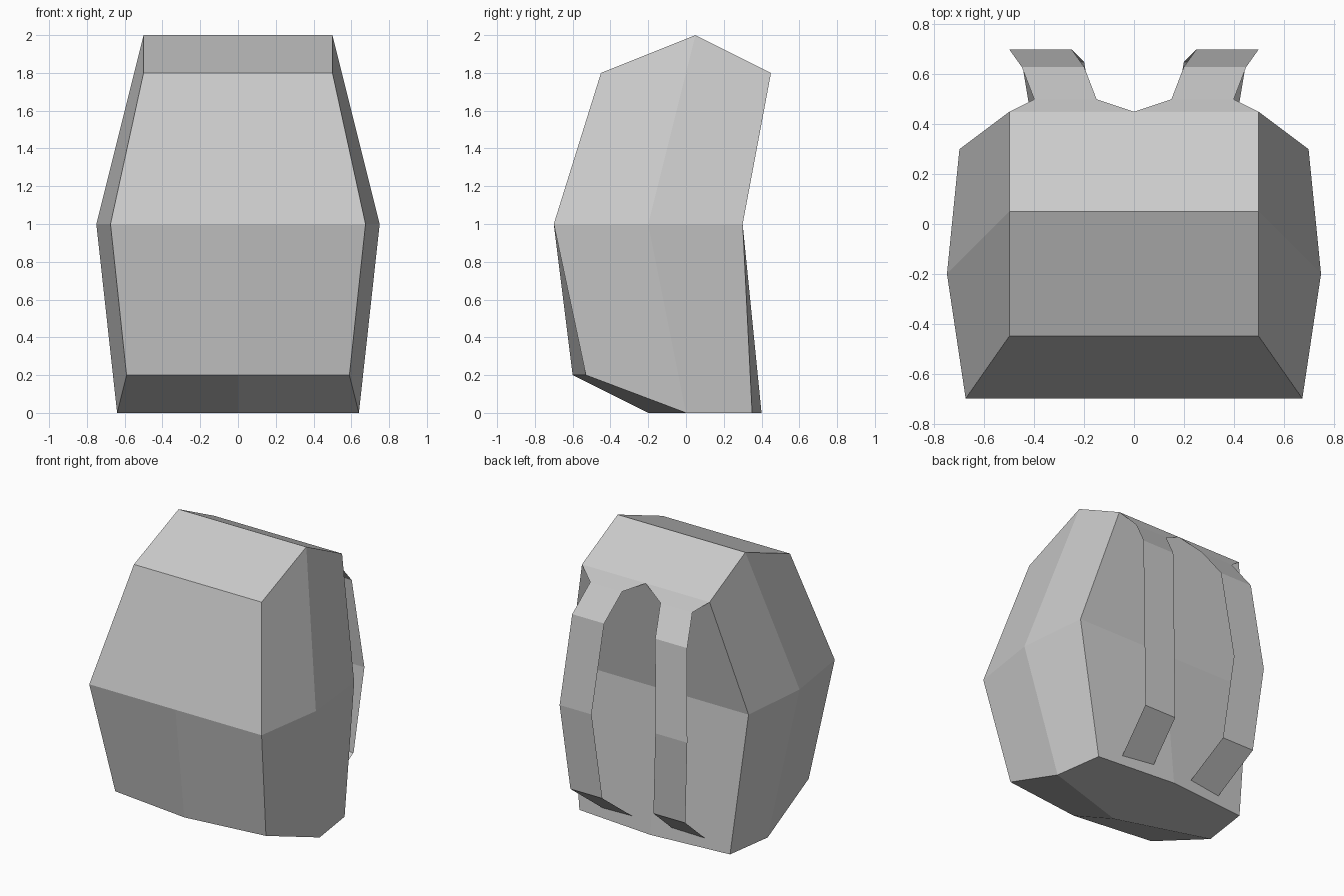
import bpy
import bmesh

if "Cube" in bpy.data.objects:
    bpy.data.objects.remove(bpy.data.objects["Cube"], do_unlink=True)

# Single grey canvas colour
canvas = bpy.data.materials.new("grey_canvas")
canvas.use_nodes = True
grey = (0.6, 0.6, 0.6, 1.0)
canvas.diffuse_color = grey
canvas.node_tree.nodes["Principled BSDF"].inputs["Base Color"].default_value = grey
canvas.node_tree.nodes["Principled BSDF"].inputs["Roughness"].default_value = 0.9


def loft(bm, rows):
    """Bridge rows of points with quads and return the vertices by row."""
    grid = [[bm.verts.new(p) for p in row] for row in rows]
    for upper, lower in zip(grid, grid[1:]):
        for i in range(len(upper) - 1):
            bm.faces.new((upper[i], lower[i], lower[i + 1], upper[i + 1]))
    return grid


def finish(name, bm):
    """Make a flat-shaded object mirrored across x = 0."""
    mesh = bpy.data.meshes.new(name)
    bm.to_mesh(mesh)
    bm.free()
    mesh.materials.append(canvas)
    obj = bpy.data.objects.new(name, mesh)
    bpy.context.collection.objects.link(obj)
    mirror = obj.modifiers.new("mirror", "MIRROR")
    mirror.use_axis[0] = True
    mirror.use_clip = True
    return obj


# Pack body: half rings from front centre round the side to back centre
body_rows = [
    [(0, -0.45, 1.8), (0.5, -0.45, 1.8), (0.5, 0.05, 2), (0.5, 0.45, 1.8), (0, 0.45, 1.8)],
    [(0, -0.7, 1), (0.675, -0.7, 1), (0.75, -0.2, 1), (0.7, 0.3, 1), (0, 0.3, 1)],
    [(0, -0.6, 0.2), (0.59, -0.53, 0.2), (0.64, 0, 0), (0.59, 0.35, 0), (0, 0.4, 0)],
]
bm = bmesh.new()
top, middle, bottom = loft(bm, body_rows)

# Sloping lid on either side of the ridge, then the base and its front slope
ridge = bm.verts.new((0, 0.05, 2))
keel = bm.verts.new((0, -0.2, 0))
for ring, centre in ((top, ridge), (bottom, keel)):
    bm.faces.new((ring[0], ring[1], ring[2], centre))
    bm.faces.new((centre, ring[2], ring[3], ring[4]))
bmesh.ops.recalc_face_normals(bm, faces=bm.faces)
# Keep the open centre half facing outward
bm.faces.ensure_lookup_table()
bm.normal_update()
if bm.faces[0].normal.y > 0:
    bmesh.ops.reverse_faces(bm, faces=bm.faces)
finish("pack_body", bm)

# Shoulder straps: thin strips given as inner x, outer x, y, z
strap_path = [
    (0, 0.5, 0.45, 1.8),
    (0.15, 0.4, 0.5, 1.72),
    (0.2, 0.45, 0.63, 1.53),
    (0.25, 0.5, 0.7, 0.9),
    (0.2, 0.45, 0.65, 0.3),
    (0.15, 0.4, 0.35, 0.06),
]
bm = bmesh.new()
loft(bm, [[(outer, y, z), (inner, y, z)] for inner, outer, y, z in strap_path])
finish("shoulder_straps", bm)
